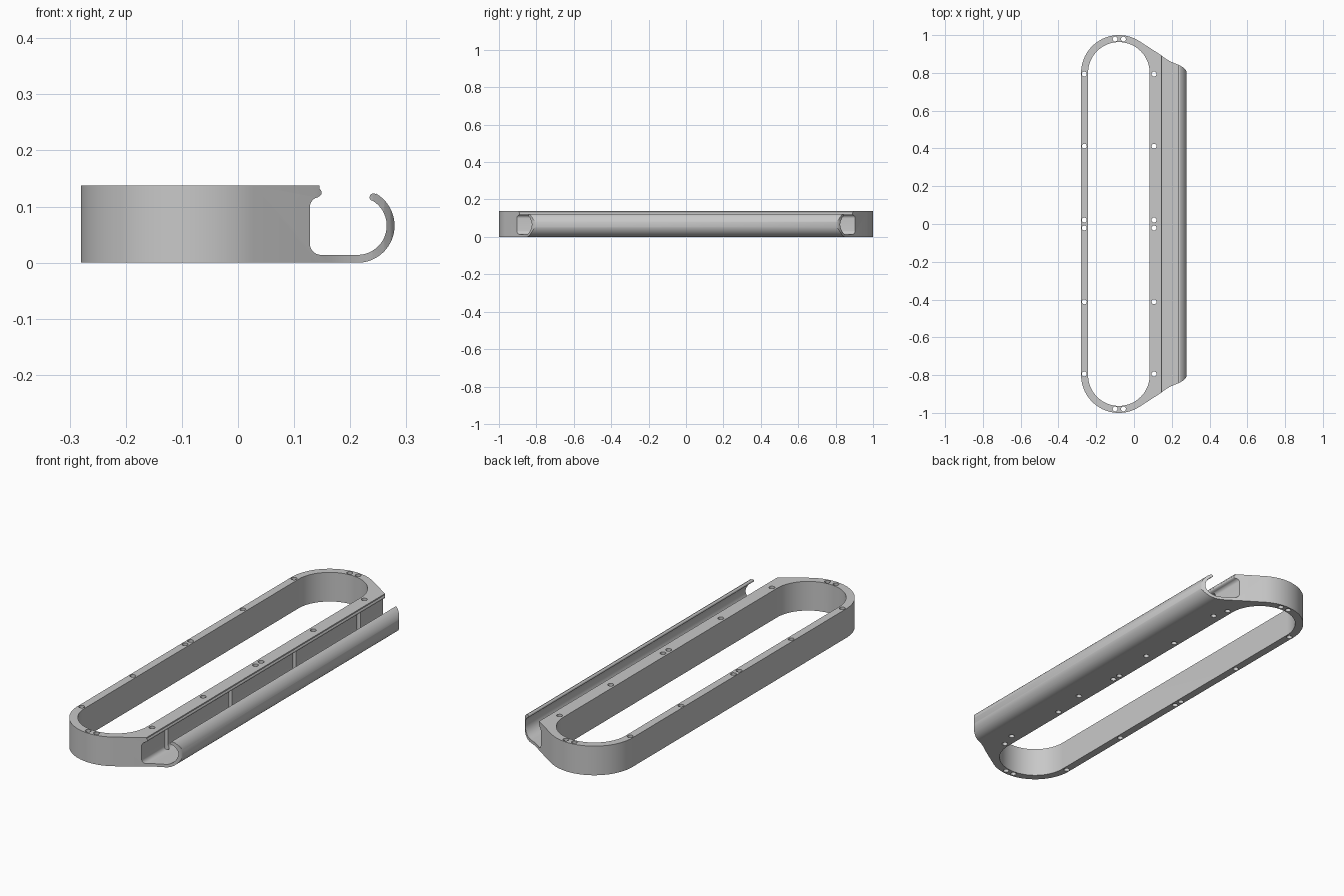
import bpy
import bmesh
from math import cos, sin, radians
from mathutils import Vector

cube = bpy.data.objects.get("Cube")
if cube:
    bpy.data.objects.remove(cube, do_unlink=True)

grey = bpy.data.materials.new("plain grey")
grey.use_nodes = True
grey.diffuse_color = (0.58, 0.58, 0.58, 1)
grey.node_tree.nodes["Principled BSDF"].inputs["Base Color"].default_value = grey.diffuse_color


def arc(cx, cy, r, start, end, steps):
    """Points on a circular arc, angles in degrees."""
    angles = [radians(start + (end - start) * i / steps) for i in range(steps + 1)]
    return [(cx + r * cos(a), cy + r * sin(a)) for a in angles]


def add_prism(bm, points, offset):
    """Extrude a closed loop of 3D points by an offset."""
    face = bm.faces.new([bm.verts.new(p) for p in points])
    extruded = bmesh.ops.extrude_face_region(bm, geom=[face])["geom"]
    bmesh.ops.translate(bm, verts=[v for v in extruded if isinstance(v, bmesh.types.BMVert)],
                        vec=Vector(offset))


def finish(bm, name):
    bmesh.ops.recalc_face_normals(bm, faces=bm.faces)
    mesh = bpy.data.meshes.new(name)
    bm.to_mesh(mesh)
    bm.free()
    mesh.materials.append(grey)
    obj = bpy.data.objects.new(name, mesh)
    bpy.context.collection.objects.link(obj)
    return obj


def combine(target, tool, operation):
    """Apply a boolean and discard the tool."""
    tool.hide_render = True
    mod = target.modifiers.new(operation, 'BOOLEAN')
    mod.object, mod.operation, mod.solver = tool, operation, 'EXACT'
    bpy.context.view_layer.objects.active = target
    bpy.ops.object.modifier_apply(modifier=mod.name)
    bpy.data.objects.remove(tool, do_unlink=True)


CX, END = -0.08, 0.8      # slot axis and end-arc centre
HEIGHT = 0.138

# Cross-section: solid frame, floor, hooked gutter and overhanging lip
section = [(-0.4, 0)]
section += arc(0.213, 0.066, 0.066, -90, 60, 40)
section += arc(0.2415, 0.1165, 0.007, 50, 240, 8)
section += arc(0.213, 0.066, 0.052, 60, -90, 36)
section += arc(0.148, 0.034, 0.02, 270, 180, 10)
section += arc(0.146, 0.099, 0.018, 180, 100, 8)
section += arc(0.141, 0.125, 0.008, -70, 60, 8)
section += [(0.145, HEIGHT), (-0.4, HEIGHT)]
bm = bmesh.new()
add_prism(bm, [(x, -1.2, z) for x, z in section], (0, 2.4, 0))
frame = finish(bm, "gutter_frame")

# Plan outline: round ends sweeping into the gutter
half = [(0.3, 0.775), (0.279, 0.805), (0.272, 0.818), (0.26, 0.829), (0.24, 0.841),
        (0.215, 0.851), (0.19, 0.862), (0.165, 0.877), (0.14, 0.896)]
half += arc(CX, END, 0.2, 57, 180, 56)
plan = half + [(x, -y) for x, y in reversed(half)]
bm = bmesh.new()
add_prism(bm, [(x, y, -0.1) for x, y in plan], (0, 0, 0.4))
combine(frame, finish(bm, "plan_cutter"), 'INTERSECT')

# Central slot and screw holes
bm = bmesh.new()
slot = arc(CX, END, 0.163, 0, 180, 64) + arc(CX, -END, 0.163, 180, 360, 64)
add_prism(bm, [(x, y, -0.1) for x, y in slot], (0, 0, 0.4))


def add_hole(x, y, depth):
    ring = arc(x, y, 0.013, 0, 360, 24)[:-1]
    add_prism(bm, [(px, py, -0.1) for px, py in ring], (0, 0, depth))


for side in (-1, 1):
    for y in (0.021, 0.412, 0.794):
        for x in (-0.263, 0.106):
            add_hole(x, side * y, 0.4)
    for x in (-0.1, -0.056):
        add_hole(x, side * 0.979, 0.4)
    # Blind bores that groove the gutter wall
    for y in (0.24, 0.72):
        add_hole(0.128, side * y, 0.215)
combine(frame, finish(bm, "hole_cutter"), 'DIFFERENCE')

# Smooth curves, sharp edges
bpy.ops.object.select_all(action='DESELECT')
frame.select_set(True)
bpy.context.view_layer.objects.active = frame
bpy.ops.object.shade_smooth_by_angle(angle=radians(30))
